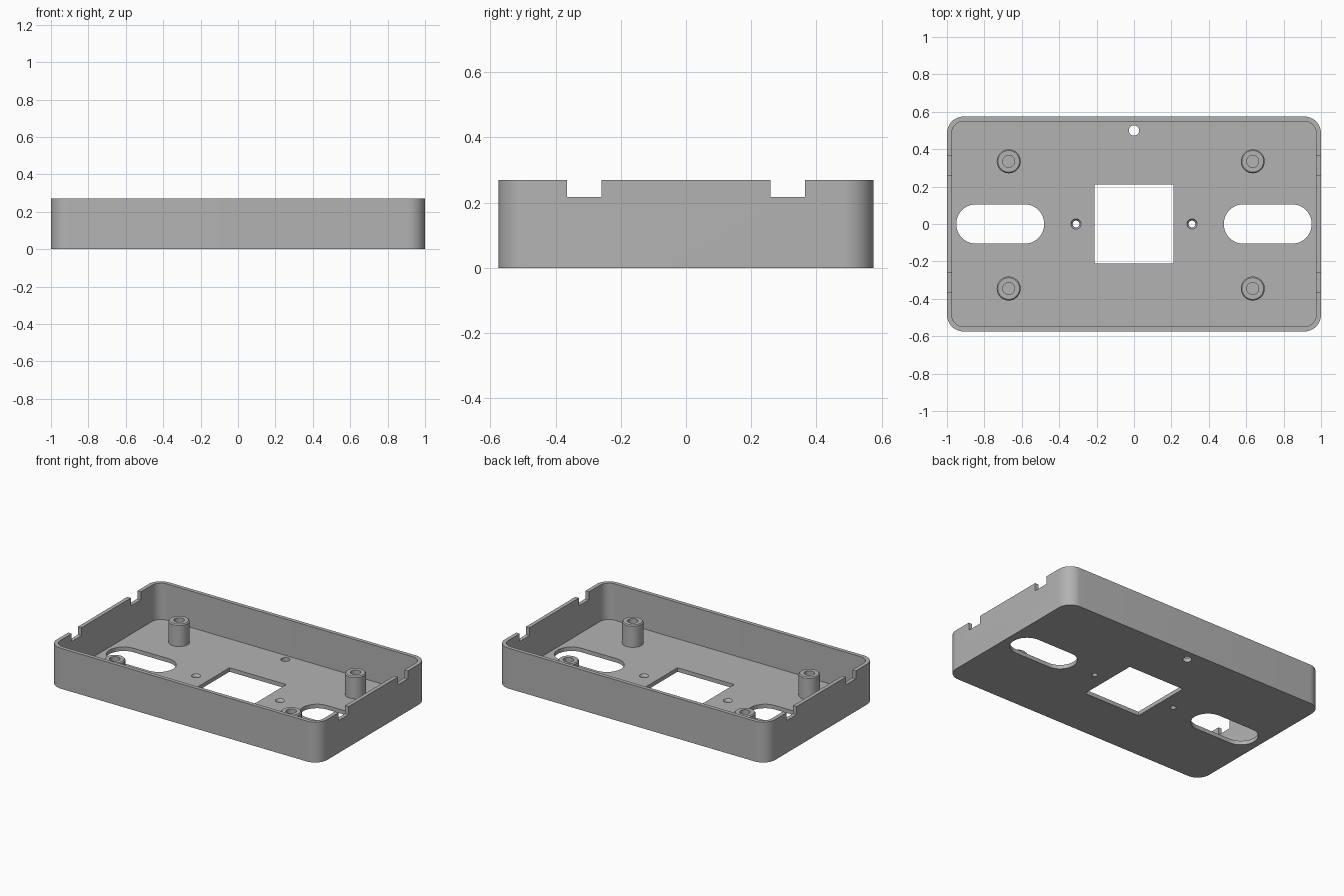
import bpy, bmesh, math

if "Cube" in bpy.data.objects:
    bpy.data.objects.remove(bpy.data.objects["Cube"], do_unlink=True)

HEIGHT, FLOOR, WALL = 0.27, 0.027, 0.026
DEPTH = 1.15

grey = bpy.data.materials.new("plain grey")
grey.use_nodes = True
colour = (0.45, 0.45, 0.45, 1)
grey.diffuse_color = colour
grey.node_tree.nodes["Principled BSDF"].inputs["Base Color"].default_value = colour


def make_object(name, bm):
    bmesh.ops.recalc_face_normals(bm, faces=bm.faces)
    mesh = bpy.data.meshes.new(name)
    bm.to_mesh(mesh)
    bm.free()
    mesh.materials.append(grey)
    ob = bpy.data.objects.new(name, mesh)
    bpy.context.collection.objects.link(ob)
    return ob


def rounded_block(name, x, y, width, depth, radius, z0, z1, steps=12):
    """Upright block with rounded vertical corners."""
    bm = bmesh.new()
    ring = []
    for i, (sx, sy) in enumerate([(1, 1), (-1, 1), (-1, -1), (1, -1)]):
        cx = x + sx * (width / 2 - radius)
        cy = y + sy * (depth / 2 - radius)
        for k in range(steps + 1 if radius else 1):
            a = math.pi / 2 * (i + k / steps)
            ring.append(bm.verts.new((cx + radius * math.cos(a), cy + radius * math.sin(a), z0)))
    bmesh.ops.remove_doubles(bm, verts=ring, dist=1e-5)
    face = bm.faces.new([v for v in ring if v.is_valid])
    top = bmesh.ops.extrude_face_region(bm, geom=[face])["geom"]
    for v in top:
        if isinstance(v, bmesh.types.BMVert):
            v.co.z = z1
    return make_object(name, bm)


def lathe(name, x, y, profile, steps=40):
    """Closed solid turned from (radius, height) points."""
    bm = bmesh.new()
    verts = [bm.verts.new((x + r, y, z)) for r, z in profile]
    edges = [bm.edges.new(pair) for pair in zip(verts, verts[1:])]
    bmesh.ops.spin(bm, geom=verts + edges, cent=(x, y, 0), axis=(0, 0, 1),
                   angle=math.tau, steps=steps, use_merge=True)
    bmesh.ops.remove_doubles(bm, verts=bm.verts, dist=1e-5)
    return make_object(name, bm)


def smooth(ob):
    bpy.ops.object.select_all(action="DESELECT")
    ob.select_set(True)
    bpy.context.view_layer.objects.active = ob
    bpy.ops.object.shade_smooth_by_angle(angle=math.radians(30))


def cut(ob, cutter):
    bpy.context.view_layer.objects.active = ob
    mod = ob.modifiers.new("cut", "BOOLEAN")
    mod.operation, mod.solver, mod.object = "DIFFERENCE", "EXACT", cutter
    bpy.ops.object.modifier_apply(modifier=mod.name)
    bpy.data.objects.remove(cutter, do_unlink=True)


# Open tray
tray = rounded_block("tray", 0, 0, 2, DEPTH, 0.09, 0, HEIGHT)
cut(tray, rounded_block("cavity", 0, 0, 2 - 2 * WALL, DEPTH - 2 * WALL, 0.064, FLOOR, 0.5))

# Square window in the floor
cut(tray, rounded_block("window", 0, 0, 0.42, 0.42, 0, -0.1, 0.1))

# Long slots, screw holes and wall notches on both sides
for side in (-1, 1):
    cut(tray, rounded_block("slot", side * 0.715, 0, 0.47, 0.21, 0.1049, -0.1, 0.1))
    cut(tray, lathe("screw_hole", side * 0.31, 0,
                    [(0, -0.1), (0.018, -0.1), (0.018, 0.012), (0.028, FLOOR),
                     (0.028, 0.1), (0, 0.1)], 24))
    for y in (-0.3125, 0.3125):
        cut(tray, rounded_block("notch", side, y, 0.2, 0.105, 0, 0.217, 0.5))

# Round hole near the back wall
cut(tray, lathe("round_hole", 0, 0.5, [(0, -0.1), (0.028, -0.1), (0.028, 0.1), (0, 0.1)], 24))
smooth(tray)

# Hollow mounting posts
for x, side in ((-0.67, "right"), (0.635, "left")):
    for y, end in ((-0.345, "front"), (0.335, "back")):
        post = lathe(f"{end}_{side}_post", x, y,
                     [(0, 0.01), (0.064, 0.01), (0.064, 0.168), (0.058, 0.175),
                      (0.032, 0.175), (0.032, 0.04), (0, 0.04)])
        smooth(post)
